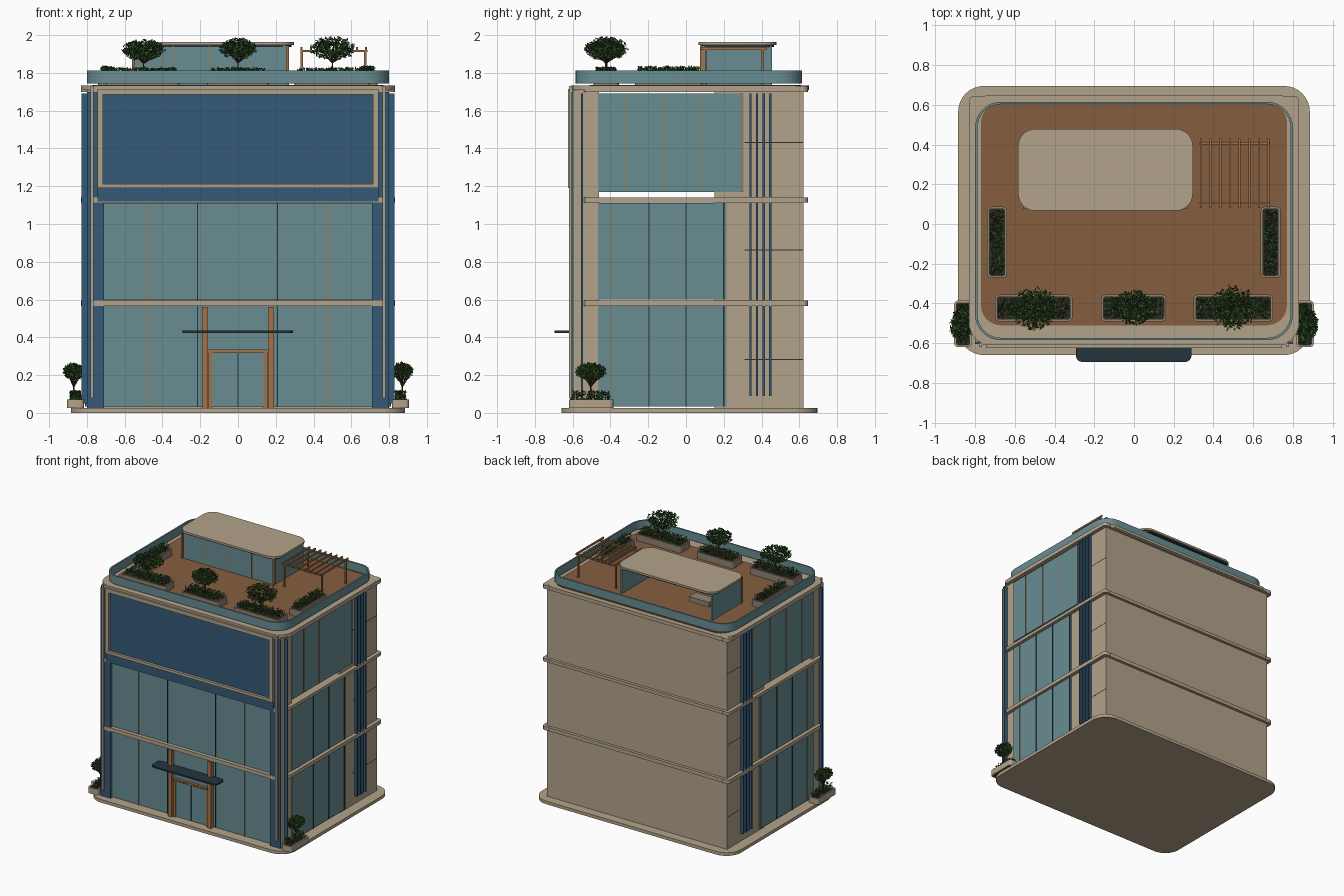
import bpy, bmesh, math, random
from mathutils import Vector, Matrix

if "Cube" in bpy.data.objects:
    bpy.data.objects.remove(bpy.data.objects["Cube"])

random.seed(4)
COLORS = {
    "stone": (0.45, 0.37, 0.26), "glass": (0.14, 0.27, 0.29), "blue": (0.035, 0.10, 0.18),
    "deck": (0.24, 0.11, 0.05), "wood": (0.36, 0.17, 0.07), "dark": (0.017, 0.035, 0.045),
    "soil": (0.035, 0.025, 0.018), "leaf": (0.04, 0.11, 0.025), "bark": (0.06, 0.035, 0.02),
    "gold": (0.32, 0.20, 0.08), "pot": (0.28, 0.23, 0.17)}
MATS = {}
for key, c in COLORS.items():
    MATS[key] = bpy.data.materials.new(key)
    MATS[key].diffuse_color = (*c, 1)


def finish(name, bm, mat, smooth=False):
    bmesh.ops.recalc_face_normals(bm, faces=bm.faces)
    me = bpy.data.meshes.new(name)
    bm.to_mesh(me)
    bm.free()
    me.materials.append(MATS[mat])
    ob = bpy.data.objects.new(name, me)
    bpy.context.collection.objects.link(ob)
    if smooth:
        bpy.ops.object.select_all(action='DESELECT')
        ob.select_set(True)
        bpy.context.view_layer.objects.active = ob
        bpy.ops.object.shade_smooth_by_angle(angle=math.radians(35))
    return ob


def box(name, x, y, z, mat):
    bm = bmesh.new()
    size = Vector((x[1] - x[0], y[1] - y[0], z[1] - z[0]))
    mid = Vector((sum(x) / 2, sum(y) / 2, sum(z) / 2))
    bmesh.ops.create_cube(bm, size=1, matrix=Matrix.Translation(mid) @ Matrix.Diagonal((*size, 1)))
    return finish(name, bm, mat)


def sbox(name, s, x, y, z, mat):
    # box on the right (s=1) or mirrored to the left (s=-1)
    return box(name, sorted((s * x[0], s * x[1])), y, z, mat)


def outline(x, y, r, n=8):
    pts = []
    for k, (cx, cy) in enumerate([(x[1] - r, y[1] - r), (x[0] + r, y[1] - r),
                                  (x[0] + r, y[0] + r), (x[1] - r, y[0] + r)]):
        for i in range(n + 1):
            a = math.pi / 2 * (k + i / n)
            pts.append((cx + r * math.cos(a), cy + r * math.sin(a)))
    return pts


def slab(name, x, y, z, r, mat):
    bm = bmesh.new()
    lo, hi = [[bm.verts.new((*p, h)) for p in outline(x, y, r)] for h in z]
    bm.faces.new(lo)
    bm.faces.new(hi)
    for i in range(len(lo)):
        j = (i + 1) % len(lo)
        bm.faces.new((lo[i], lo[j], hi[j], hi[i]))
    return finish(name, bm, mat, True)


def ring(name, x, y, z, r, t, mat):
    bm = bmesh.new()
    out, inn = outline(x, y, r), outline((x[0] + t, x[1] - t), (y[0] + t, y[1] - t), r - t)
    loops = [[bm.verts.new((*p, h)) for p in o] for o, h in
             ((out, z[0]), (out, z[1]), (inn, z[1]), (inn, z[0]))]
    for k in range(4):
        a, b = loops[k], loops[(k + 1) % 4]
        for i in range(len(a)):
            j = (i + 1) % len(a)
            bm.faces.new((a[i], a[j], b[j], b[i]))
    return finish(name, bm, mat, True)


def leaf(bm, p, size):
    u = Vector([random.gauss(0, 1) for _ in range(3)]).normalized()
    w = u.orthogonal().normalized() * size * 0.5
    w.rotate(Matrix.Rotation(random.random() * 6.28, 3, u))
    u *= size
    bm.faces.new([bm.verts.new(p + d) for d in (-u, w, u, -w)])


def tree(name, c, rx, ry, rz, base):
    # trunk and branches
    bm = bmesh.new()
    fork = Vector((c[0], c[1], base + (c[2] - base) * 0.5))
    limbs = [(Vector((c[0], c[1], base)), fork, 0.007)]
    for i in range(9):
        a = i * 2.4
        limbs.append((fork, Vector(c) + Vector((rx * .7 * math.cos(a), ry * .7 * math.sin(a), rz * (.5 * (i % 3) - .4))), 0.004))
    for p, q, r in limbs:
        d = q - p
        m = Matrix.Translation((p + q) / 2) @ d.to_track_quat('Z', 'Y').to_matrix().to_4x4()
        bmesh.ops.create_cone(bm, cap_ends=True, segments=6, radius1=r, radius2=r * .5, depth=d.length, matrix=m)
    finish(name + "_trunk", bm, "bark")
    # crown of loose leaves
    bm = bmesh.new()
    for _ in range(650):
        v = Vector([random.gauss(0, 1) for _ in range(3)]).normalized() * random.uniform(.25, 1) ** .5
        leaf(bm, Vector(c) + Vector((v.x * rx, v.y * ry, v.z * rz)), random.uniform(.009, .015))
    finish(name + "_crown", bm, "leaf")


def planter(name, x, y, z, top, mat):
    r = 0.02
    ring(name, x, y, z, r, 0.012, mat)
    slab(name + "_soil", (x[0] + .01, x[1] - .01), (y[0] + .01, y[1] - .01), (z[0], z[1] - .008), r - .008, "soil")
    bm = bmesh.new()
    for _ in range(int(9000 * (x[1] - x[0]) * (y[1] - y[0])) + 60):
        p = Vector((random.uniform(x[0] + .018, x[1] - .018), random.uniform(y[0] + .018, y[1] - .018),
                    random.uniform(z[1] - .005, top)))
        leaf(bm, p, random.uniform(.008, .014))
    finish(name + "_groundcover", bm, "leaf")


# base, floors and roof slab
slab("base_plinth", (-.885, .885), (-.66, .695), (0, .025), .13, "stone")
for i, z in enumerate([(.565, .595), (1.115, 1.14), (1.70, 1.73)]):
    box(f"floor_slab_{i}", (-.775, .775), (-.57, .61), z, "stone")
    box(f"front_band_{i}", (-.77, .77), (-.61, -.56), z, "stone")
    slab(f"back_band_{i}", (-.78, .78), (.59, .645), z, .02, "stone")
    for s in (-1, 1):
        slab(f"side_band_{i}", sorted((s * .76, s * .83)), (-.54, .645), z, .025, "stone")
slab("roof_slab", (-.83, .83), (-.61, .65), (1.71, 1.732), .11, "stone")
slab("roof_deck", (-.77, .77), (-.51, .61), (1.72, 1.737), .1, "deck")
ring("roof_railing", (-.80, .80), (-.585, .615), (1.745, 1.812), .13, .012, "glass")

# walls
box("back_wall", (-.80, .80), (.60, .622), (.02, 1.71), "stone")
for s in (-1, 1):
    sbox("rear_side_wall", s, (.77, .80), (.15, .61), (.02, 1.71), "stone")
    sbox("corner_pier", s, (.71, .80), (-.595, -.46), (.02, 1.71), "stone")
    sbox("pier_front_panel", s, (.71, .80), (-.605, -.594), (.025, 1.70), "blue")
    sbox("pier_strip", s, (.765, .78), (-.62, -.60), (.08, 1.73), "stone")
    sbox("pier_dark_strip", s, (.80, .828), (-.555, -.545), (.05, 1.69), "blue")
    for y in (.335, .37, .405, .44):
        sbox("side_fin", s, (.795, .826), (y, y + .012), (.09, 1.69), "blue")
    for z in (.28, .86, 1.43):
        sbox("wall_seam", s, (.799, .801), (.31, .62), (z, z + .004), "soil")
    # side glazing by floor
    for z, y1, ms in (((.035, .565), .215, (-.39, -.195, 0, .2)), ((.6, 1.112), .215, (-.39, -.195, 0, .2)),
                      ((1.17, 1.69), .305, (-.32, -.12, .08, .295))):
        sbox("side_glass", s, (.795, .807), (-.465, y1), z, "glass")
        for k, y in enumerate(ms):
            sbox("side_mullion", s, (.80, .811), (y - .003, y + .003), z, "gold" if z[0] > 1 or k == 0 else "dark")

# front glazing
for z in ((.03, .565), (.598, 1.112)):
    box("front_glass", (-.715, .715), (-.585, -.572), z, "glass")
    for x in (-.475, -.215, .21, .47):
        box("front_mullion", (x - .003, x + .003), (-.59, -.57), z, "dark" if abs(x) < .3 else "gold")

# upper display panel with frame
box("upper_blue_band", (-.745, .745), (-.615, -.58), (1.12, 1.20), "blue")
box("upper_panel", (-.72, .72), (-.605, -.58), (1.19, 1.70), "blue")
for z in ((1.19, 1.212), (1.685, 1.715)):
    box("panel_rail", (-.745, .745), (-.625, -.59), z, "stone")
for s in (-1, 1):
    sbox("panel_stile", s, (.715, .745), (-.625, -.59), (1.19, 1.715), "stone")

# entrance
for s in (-1, 1):
    sbox("door_post", s, (.16, .19), (-.615, -.57), (.025, .56), "wood")
    sbox("door_jamb", s, (.135, .155), (-.60, -.57), (.025, .325), "wood")
box("door_head", (-.16, .16), (-.605, -.57), (.318, .336), "wood")
for i in range(12):
    box("door_head_slat", (-.152 + i * .026, -.14 + i * .026), (-.61, -.60), (.32, .334), "gold")
box("door_glass", (-.135, .135), (-.595, -.58), (.03, .318), "glass")
box("door_split", (-.003, .003), (-.599, -.58), (.03, .318), "dark")
slab("entrance_canopy", (-.293, .29), (-.695, -.58), (.424, .436), .035, "dark")

# roof pavilion, open at the back
box("pavilion_front_glass", (-.555, .262), (.085, .097), (1.737, 1.945), "glass")
for x in (-.555, .25):
    box("pavilion_side_glass", (x, x + .012), (.085, .455), (1.737, 1.945), "glass")
for x in (-.345, -.15, .06):
    box("pavilion_mullion", (x - .003, x + .003), (.08, .09), (1.737, 1.945), "gold")
for x in (-.56, .255):
    box("pavilion_post", (x, x + .014), (.075, .093), (1.737, 1.945), "wood")
slab("pavilion_soffit", (-.57, .283), (.08, .465), (1.938, 1.95), .07, "dark")
slab("pavilion_roof", (-.583, .296), (.067, .478), (1.948, 1.964), .085, "stone")
box("pavilion_cabinet", (-.52, -.34), (.36, .45), (1.83, 1.87), "pot")

# pergola
for i in range(8):
    x = .337 + i * .0487
    box("pergola_slat", (x - .005, x + .005), (.08, .43), (1.922, 1.936), "wood")
for y in (.10, .40):
    box("pergola_beam", (.33, .685), (y, y + .012), (1.91, 1.922), "wood")
    for x in (.337, .672):
        box("pergola_post", (x - .005, x + .007), (y, y + .012), (1.735, 1.912), "wood")

# roof planters
for x in ((-.70, -.31), (-.165, .162), (.30, .70)):
    planter("roof_front_planter", x, (-.49, -.356), (1.735, 1.79), 1.825, "pot")
for x in ((-.74, -.64), (.638, .738)):
    planter("roof_side_planter", x, (-.27, .087), (1.735, 1.79), 1.832, "pot")
tree("roof_tree_left", (-.50, -.425, 1.922), .115, .11, .055, 1.78)
tree("roof_tree_middle", (0, -.42, 1.928), .10, .09, .055, 1.78)
tree("roof_tree_right", (.50, -.42, 1.93), .12, .115, .06, 1.78)

# ground planters
for s in (-1, 1):
    planter("ground_planter", sorted((s * .815, s * .905)), (-.62, -.385), (.025, .072), .115, "stone")
    tree("ground_tree", (s * .87, -.505, .218), .055, .08, .045, .06)

for m in bpy.data.materials:
    if m.users and not m.is_grease_pencil:
        m.use_nodes = True
        m.node_tree.nodes["Principled BSDF"].inputs["Base Color"].default_value = m.diffuse_color
